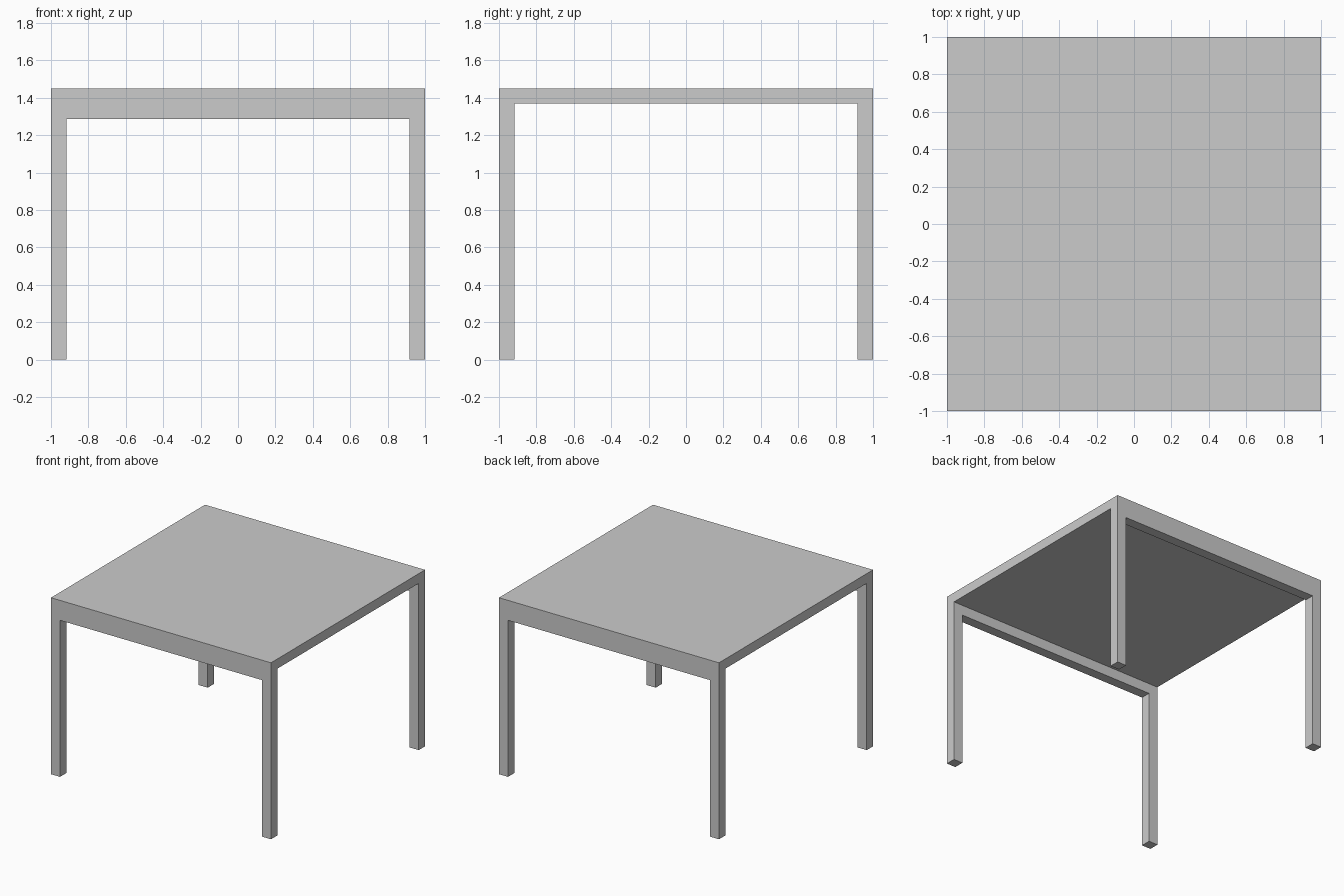
import bpy

if "Cube" in bpy.data.objects:
    bpy.data.objects.remove(bpy.data.objects["Cube"])

HEIGHT = 1.45      # overall height
SLAB = 0.08        # top thickness
LEG = 0.082        # leg section
APRON_Z = 1.286    # underside of front and back aprons


def box(name, lo, hi):
    """Axis-aligned box between two corners."""
    centre = [(a + b) / 2 for a, b in zip(lo, hi)]
    size = [b - a for a, b in zip(lo, hi)]
    bpy.ops.mesh.primitive_cube_add(size=1, location=centre)
    obj = bpy.context.object
    obj.name = name
    obj.scale = size
    bpy.ops.object.transform_apply(location=True, rotation=False, scale=True)
    return obj


def mirror(obj, x, y):
    """Mirror a part across the table centre planes."""
    mod = obj.modifiers.new("mirror", "MIRROR")
    mod.use_axis = (x, y, False)
    mod.use_clip = False
    mod.use_mirror_merge = False


# Solid table top
box("table_top", (-1, -1, HEIGHT - SLAB), (1, 1, HEIGHT))

# Four square corner legs, flush with the top's edges
legs = box("legs", (1 - LEG, -1, 0), (1, -1 + LEG, HEIGHT - SLAB))
mirror(legs, True, True)

# Deep aprons between the legs, on front and back only
aprons = box("aprons", (-1 + LEG, -1, APRON_Z), (1 - LEG, -1 + LEG, HEIGHT - SLAB))
mirror(aprons, False, True)

# Objects have their origin at the table centre for the mirrors
for obj in bpy.context.scene.objects:
    obj.select_set(False)
